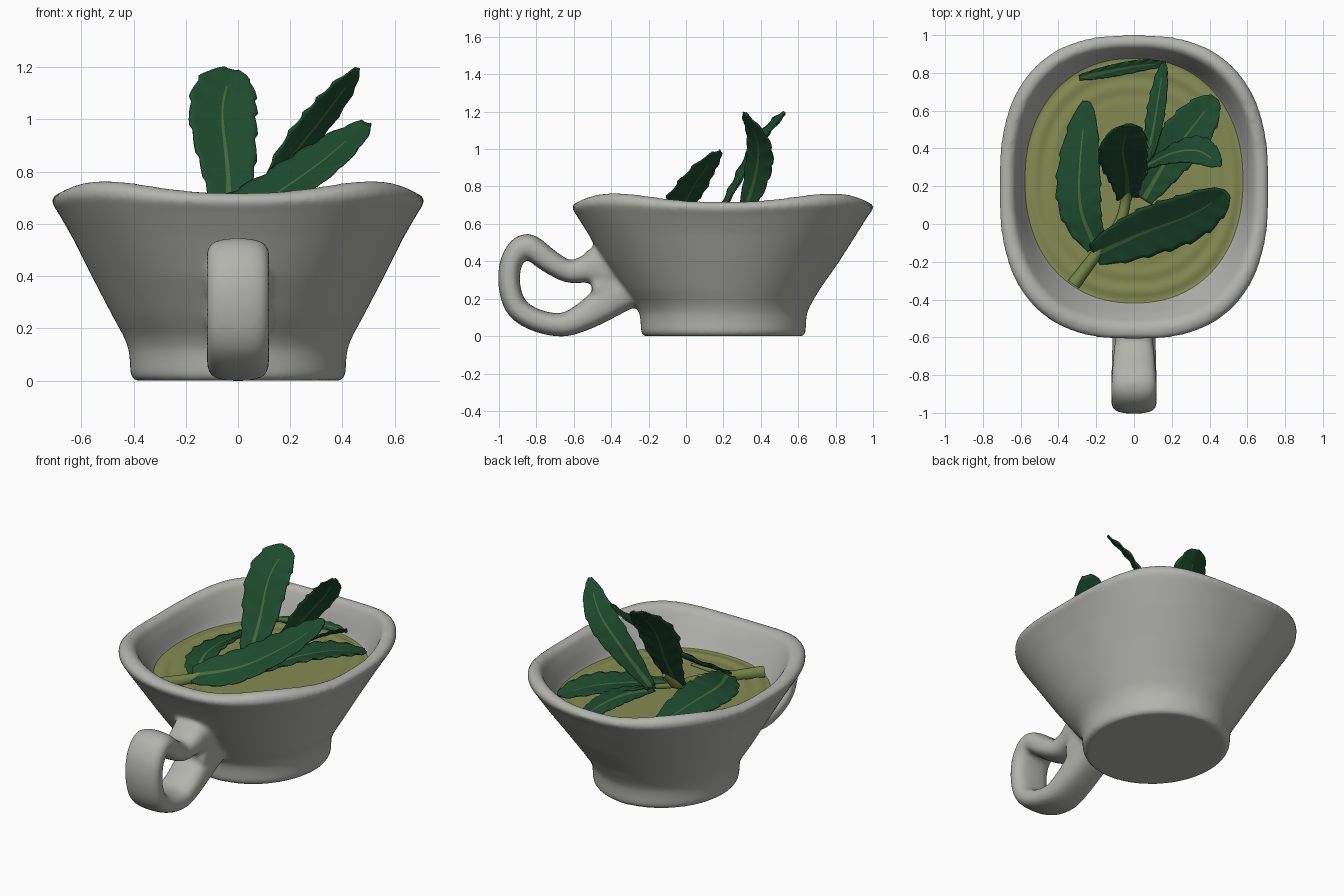
import bpy, bmesh, math
from mathutils import Vector

if "Cube" in bpy.data.objects:
    bpy.data.objects.remove(bpy.data.objects["Cube"])


def material(name, rgb):
    m = bpy.data.materials.new(name)
    m.diffuse_color = (*rgb, 1)
    m.use_nodes = True
    m.node_tree.nodes["Principled BSDF"].inputs["Base Color"].default_value = m.diffuse_color
    return m


GLAZE = material("pale grey glaze", (0.45, 0.45, 0.42))
TEA = material("olive tea", (0.23, 0.26, 0.085))
LEAF = material("leaf green", (0.0125, 0.072, 0.027))
VEIN = material("vein green", (0.06, 0.145, 0.042))
STEM = material("stem green", (0.17, 0.23, 0.065))


def finish(name, bm, mats, angle=50, recalc=True):
    if recalc:
        bmesh.ops.recalc_face_normals(bm, faces=bm.faces)
    me = bpy.data.meshes.new(name)
    bm.to_mesh(me)
    bm.free()
    for m in mats:
        me.materials.append(m)
    ob = bpy.data.objects.new(name, me)
    bpy.context.collection.objects.link(ob)
    bpy.ops.object.select_all(action='DESELECT')
    ob.select_set(True)
    bpy.context.view_layer.objects.active = ob
    bpy.ops.object.shade_smooth_by_angle(angle=math.radians(angle))
    return ob


def spow(v, n):
    return math.copysign(abs(v) ** (2 / n), v)


def skin(bm, rings, caps=True):
    """Join closed rings of points into a surface."""
    vs = [[bm.verts.new(p) for p in r] for r in rings]
    k = len(vs[0])
    for a, b in zip(vs, vs[1:]):
        for i in range(k):
            j = (i + 1) % k
            bm.faces.new((a[i], a[j], b[j], b[i]))
    if caps:
        bm.faces.new(vs[0])
        bm.faces.new(vs[-1])
    return vs


def spline(pts, steps):
    """Catmull-Rom samples through points of any dimension."""
    p = [Vector(q) for q in pts]
    p = [2 * p[0] - p[1]] + p + [2 * p[-1] - p[-2]]
    out = []
    for i in range(1, len(p) - 2):
        a, b, c, d = p[i - 1:i + 3]
        for s in range(steps):
            t = s / steps
            out.append(0.5 * (2 * b + (c - a) * t + (2 * a - 5 * b + 4 * c - d) * t * t
                              + (3 * b - a - 3 * c + d) * t ** 3))
    return out + [p[-2]]


def tangent(path, i):
    return (path[min(i + 1, len(path) - 1)] - path[max(i - 1, 0)]).normalized()


def sweep(bm, pts, sizes, side, n=2.0, steps=6):
    """Sweep an oval section; sizes are (thickness, width) half sizes."""
    path, size = spline(pts, steps), spline(sizes, steps)
    rings = []
    for i, p in enumerate(path):
        t = tangent(path, i)
        s = (Vector(side) - t * t.dot(Vector(side))).normalized()
        u = t.cross(s)
        rings.append([p + u * size[i][0] * spow(math.cos(a), n) + s * size[i][1] * spow(math.sin(a), n)
                      for a in (math.tau * k / 24 for k in range(24))])
    skin(bm, rings)


# Cup body: rings of (z, half width, front y, back y, squareness, rim wave)
PROFILE = [
    (0.0, .395, -.225, .625, 2, 0), (.018, .412, -.240, .64, 2, 0), (.08, .414, -.243, .642, 2, 0),
    (.125, .420, -.249, .647, 2, 0), (.17, .438, -.275, .668, 2, 0), (.25, .482, -.335, .715, 2.1, 0),
    (.40, .56, -.44, .82, 2.2, 0), (.55, .635, -.525, .915, 2.4, 0), (.65, .69, -.585, .975, 2.5, .2),
    (.695, .716, -.612, 1.003, 2.55, .5), (.722, .712, -.607, .999, 2.55, .8),
    (.738, .69, -.585, .978, 2.55, 1), (.743, .665, -.555, .955, 2.5, 1), (.724, .637, -.52, .932, 2.5, .9),
    (.65, .61, -.475, .905, 2.4, .4), (.545, .58, -.42, .88, 2.2, 0), (.42, .50, -.33, .79, 2, 0),
    (.30, .40, -.22, .66, 2, 0)]


def ring(z, rx, y0, y1, n, wave, count=96):
    out = []
    for k in range(count):
        a = math.tau * k / count
        out.append((rx * spow(math.cos(a), n), (y0 + y1) / 2 + (y1 - y0) / 2 * spow(math.sin(a), n),
                    z - wave * .023 * math.cos(4 * a)))
    return out


bm = bmesh.new()
skin(bm, [ring(*r) for r in PROFILE])
# Handle: one looping strap, both ends sunk in the cup wall
sweep(bm, [(0, y, z) for y, z in ((-.36, .37), (-.44, .375), (-.49, .37), (-.54, .357), (-.63, .347), (-.73, .40),
                                  (-.85, .480), (-.928, .41), (-.945, .28), (-.905, .155), (-.80, .085),
                                  (-.66, .061), (-.545, .105), (-.45, .165), (-.36, .225), (-.29, .255))],
      [(.11, .12), (.12, .12), (.1, .113), (.073, .105), (.06, .103), (.063, .113),
       (.067, .12), (.06, .12), (.058, .12), (.06, .12), (.06, .12),
       (.063, .117), (.075, .115), (.09, .115), (.10, .118), (.10, .12)],
      (1, 0, 0), n=2.7)
# Web that closes the loop in front of the wall
sweep(bm, [(0, -.31, .27), (0, -.4, .265), (0, -.47, .25), (0, -.5, .245)],
      [(.12, .11), (.12, .112), (.09, .11), (.05, .1)], (1, 0, 0), n=2.6)
# Blend cup and handle into one soft ceramic piece
cup = finish("cup_with_handle", bm, [GLAZE])
blend = cup.modifiers.new("blend", 'REMESH')
blend.mode = 'VOXEL'
blend.voxel_size = .013
blend.use_smooth_shade = True
soften = cup.modifiers.new("soften", 'SMOOTH')
soften.factor = .5
soften.iterations = 10

# Tea surface with shallow ripples near the edge
bm = bmesh.new()
rings = []
for i in range(1, 41):
    f = i / 40
    z = .547 + .006 * math.sin(f * 44) * max(0, f - .55) / .45
    rings.append(ring(z, .588 * f, .23 - .657 * f, .23 + .657 * f, 2.2, 0))
rows = skin(bm, rings, caps=False)
bm.faces.new(rows[0])
for f in bm.faces:
    f.normal_update()
    if f.normal.z < 0:
        f.normal_flip()
finish("tea_surface", bm, [TEA], recalc=False)

# Stem and its side branches
bm = bmesh.new()
sweep(bm, [(-.32, -.32, .56), (-.2, -.16, .565), (-.08, 0, .57), (-.04, .14, .585), (-.02, .25, .68)],
      [(.036, .04), (.03, .032), (.028, .03), (.026, .028), (.012, .012)], (0, 0, 1))
for pts in ([(-.06, .08, .575), (.05, .27, .60), (.14, .37, .70)],
            [(-.12, -.05, .57), (-.19, -.1, .575), (-.22, 0, .59)],
            [(-.24, -.2, .57), (-.16, -.12, .59), (0, -.05, .63)]):
    sweep(bm, pts, [(.018, .018), (.015, .015), (.008, .008)], (.1, .2, 1))
finish("branched_stem", bm, [STEM])


def leaf(name, pts, side, half, peak=1.0, fold=.12, teeth=7, full=.5):
    """Serrated leaf folded along a pale midrib; peak over 1 widens the tip end."""
    path = spline(pts, 14)
    last = len(path) - 1
    bm = bmesh.new()
    cols = (-1, -.8, -.5, -.2, 0, 0, .2, .5, .8, 1)
    rows = []
    for i, p in enumerate(path):
        t = i / last
        tan = tangent(path, i)
        s = (Vector(side) - tan * tan.dot(Vector(side))).normalized()
        up = tan.cross(s)
        if up.z < 0:
            up = -up
        w = half * max(.02, math.sin(math.pi * min(1, .04 + .96 * t ** peak))) ** full
        rib = min(.003 + .011 * (1 - t) ** 1.8, w * .4)
        row = []
        for c, u in enumerate(cols):
            saw = 1 - .11 * ((t * teeth + (.4 if u > 0 else 0)) % 1) * abs(u) ** 3
            x = u * (w - rib) * saw + (rib if c > 4 else -rib)
            lift = fold * abs(x) + .004 * math.sin(math.tau * (t * teeth - abs(u) * .8)) * abs(u)
            row.append(bm.verts.new(p + s * x + up * lift))
        rows.append(row)
    for i, (a, b) in enumerate(zip(rows, rows[1:])):
        for c in range(len(cols) - 1):
            f = bm.faces.new((a[c], a[c + 1], b[c + 1], b[c]))
            f.material_index = 1 if c == 4 and i < last * .85 else 0
    ob = finish(name, bm, [LEAF, VEIN])
    mod = ob.modifiers.new("thickness", 'SOLIDIFY')
    mod.thickness = .007
    mod.offset = 0


# Upright and leaning leaves
leaf("tall_leaf", [(-.035, .14, .58), (-.04, .27, .80), (-.06, .40, 1.03), (-.025, .53, 1.19)],
     (1, .2, 0), .137, peak=1.7, full=.4)
leaf("right_tall_leaf", [(.04, .29, .60), (.2, .37, .85), (.34, .385, 1.03), (.46, .31, 1.195)],
     (.49, .75, -.35), .093, peak=1.2, full=.6)
leaf("front_leaf", [(-.21, -.16, .58), (.05, -.045, .66), (.3, .05, .82), (.495, .165, .985)],
     (-.25, .8, .42), .15, full=.43)
# Leaves lying on the tea
leaf("left_leaf", [(-.2, -.13, .585), (-.28, .08, .61), (-.285, .32, .61), (-.25, .65, .575)],
     (1, .1, .35), .13, peak=1.05, full=.48)
leaf("back_right_leaf", [(.05, .13, .57), (.17, .33, .61), (.3, .5, .62), (.43, .67, .59)],
     (.75, -.65, .05), .13, peak=1.25, full=.45)
leaf("back_narrow_leaf", [(.05, .26, .58), (.1, .48, .61), (.13, .66, .61), (.16, .86, .58)],
     (1, -.1, .7), .06, peak=1.2)
leaf("back_edge_leaf", [(-.29, .775, .565), (-.13, .81, .575), (.03, .84, .58), (.17, .85, .575)],
     (0, 1, .4), .036)
